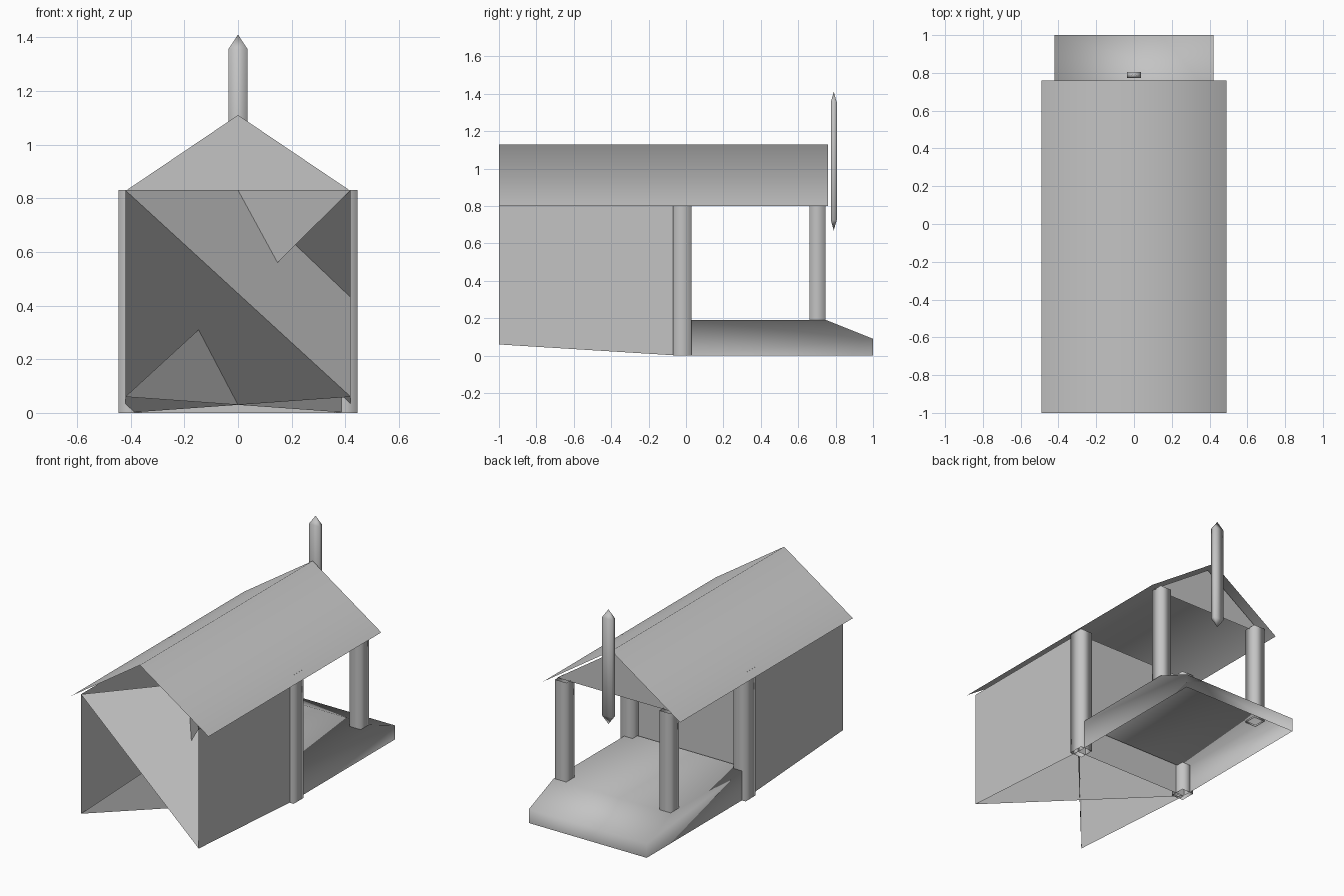
import bpy

if "Cube" in bpy.data.objects:
    bpy.data.objects.remove(bpy.data.objects["Cube"], do_unlink=True)

grey = bpy.data.materials.new("plain_grey")
grey.use_nodes = True
colour = (0.55, 0.55, 0.55, 1)
grey.diffuse_color = colour
grey.node_tree.nodes["Principled BSDF"].inputs["Base Color"].default_value = colour


def make(name, verts, faces, smooth=True):
    mesh = bpy.data.meshes.new(name)
    mesh.from_pydata(verts, [], faces)
    mesh.materials.append(grey)
    mesh.polygons.foreach_set("use_smooth", [smooth] * len(mesh.polygons))
    obj = bpy.data.objects.new(name, mesh)
    bpy.context.collection.objects.link(obj)
    return obj


def tube(name, x, y, hx, hy, z0, z1, tip=0):
    """Open square shaft, or one with pointed ends when tip is set."""
    ring = [(-hx, -hy), (hx, -hy), (hx, hy), (-hx, hy)]
    verts = [(x + a, y + b, z) for z in (z0 + tip, z1 - tip) for a, b in ring]
    faces = [(i, (i + 1) % 4, (i + 1) % 4 + 4, i + 4) for i in range(4)]
    if tip:
        verts += [(x, y, z0), (x, y, z1)]
        faces += [((i + 1) % 4, i, 8) for i in range(4)]
        faces += [(i + 4, (i + 1) % 4 + 4, 9) for i in range(4)]
    make(name, verts, faces)


# Roof: one thin folded sheet, softly shaded over the ridge
rafters = [(-0.49, 0.8), (0, 1.13), (0.49, 0.8)]
make("roof", [(x, y, z) for y in (-1, 0.76) for x, z in rafters],
     [(i, i + 1, i + 4, i + 3) for i in range(2)])

# Gable closing the porch end of the roof
make("back_gable", [(-0.43, 0.7, 0.82), (0.43, 0.7, 0.82), (0, 0.7, 1.11)],
     [(2, 1, 0)], smooth=False)

# Room corners: front/back, bottom/top, right (-x) / left (+x)
corner = {}
for end, y, low in (("f", -1, 0.06), ("b", -0.03, 0)):
    for level, z in (("b", low), ("t", 0.83)):
        for side, x in (("r", -0.42), ("l", 0.42)):
            corner[end + level + side] = (x, y, z)


def panel(name, *patches):
    verts = [corner[key] for patch in patches for key in patch.split()]
    faces, start = [], 0
    for patch in patches:
        count = len(patch.split())
        faces.append(tuple(range(start, start + count)))
        start += count
    make(name, verts, faces, smooth=False)


# Room: two side walls and a back wall
panel("room_walls", "fbl bbl btl ftl", "bbr fbr ftr btr", "bbl bbr btr btl")

# Crossed sheets that fill the room from corner to corner
panel("diagonal_fold", "ftr bbr fbl", "ftr fbl btl")
panel("crossed_sheets", "fbr bbl btl", "ftl btr bbr", "ftl btr bbl")

# Porch: hollow deck with a sloping lip, open underneath
profile = [(-0.02, 0), (-0.02, 0.19), (0.75, 0.19), (1, 0.09), (1, 0)]
n = len(profile)
verts = [(x, y, z) for x in (-0.42, 0.42) for y, z in profile]
faces = [(i + n, i, i + 1, i + 1 + n) for i in range(1, n - 1)]
faces += [tuple(range(n)), tuple(reversed(range(n, 2 * n)))]
make("porch_deck", verts, faces)

# Posts
for side, label in ((1, "left"), (-1, "right")):
    tube(label + "_middle_post", side * 0.403, -0.02, 0.043, 0.05, 0, 0.83)
    tube(label + "_back_post", side * 0.372, 0.703, 0.04, 0.042, 0.18, 0.83)

# Pointed finial hung behind the ridge
tube("finial", 0, 0.79, 0.036, 0.016, 0.67, 1.41, tip=0.055)
